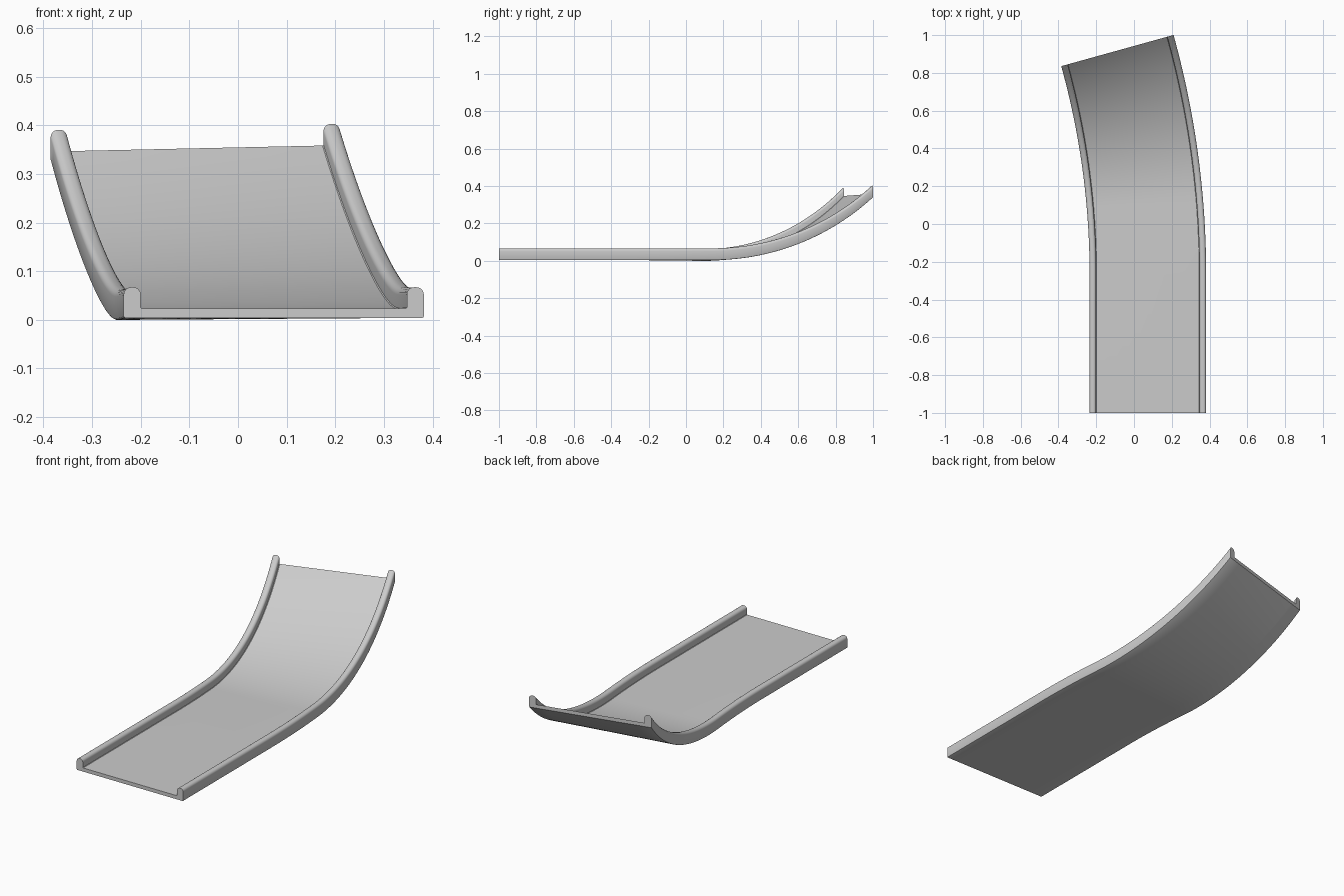
import bpy, bmesh, math

if "Cube" in bpy.data.objects:
    bpy.data.objects.remove(bpy.data.objects["Cube"])

# Plan: straight run, then a left-hand bend that also climbs
Y0 = -0.268                      # where the bend starts
XL, XR = -0.235, 0.382           # outer edges of the two rails
CX = XL - 4.13                   # bend centre
BEND = math.radians(15.5)
CLIMB_Y, CLIMB_R = 0.14, 1.27    # start and radius of the climb, seen from the right


def rail_profile():
    """Rail cross-section from floor corner, over the rounded top, to the base.
    Values are (distance from outer edge, height)."""
    w, top, r = 0.035, 0.067, 0.015
    pts = [(w + 0.002, 0.023), (w, 0.025)]
    for i in range(7):
        a = math.pi / 2 * i / 6
        pts.append((w - r + r * math.cos(a), top - r + r * math.sin(a)))
    for i in range(7):
        a = math.pi / 2 * (1 + i / 6)
        pts.append((r + r * math.cos(a), top - r + r * math.sin(a)))
    pts += [(0, 0.007), (0.001, 0.005), (0.003, 0.004)]
    return pts


# Full closed cross-section: left rail, underside, right rail, floor
half = rail_profile()
N = 8
left = [(XL + d, z) for d, z in half]
right = [(XR - d, z) for d, z in reversed(half)]


def between(a, b):
    return [(a[0] + (b[0] - a[0]) * i / N, a[1] + (b[1] - a[1]) * i / N) for i in range(1, N)]


section = left + between(left[-1], right[0]) + right + between(right[-1], left[0])


def place(x, z, t):
    """Carry a section point to bend angle t."""
    r = x - CX
    yr = Y0 + (XR - CX) * math.sin(t)
    d = max(0.0, yr - CLIMB_Y)
    rise = CLIMB_R - math.sqrt(CLIMB_R ** 2 - d * d)
    tilt = -0.013 * (t / BEND) * (XR - x) / (XR - XL)
    return (CX + r * math.cos(t), Y0 + r * math.sin(t), z + rise + tilt)


# Sweep the section along the track
bm = bmesh.new()
rings = [[bm.verts.new((x, -1.0, z)) for x, z in section]]
STEPS = 56
for i in range(STEPS + 1):
    rings.append([bm.verts.new(place(x, z, BEND * i / STEPS)) for x, z in section])
n = len(section)
for a, b in zip(rings, rings[1:]):
    for j in range(n):
        k = (j + 1) % n
        bm.faces.new((a[j], a[k], b[k], b[j]))
bm.faces.new(rings[0])
bm.faces.new(rings[-1])
bmesh.ops.recalc_face_normals(bm, faces=bm.faces)

mesh = bpy.data.meshes.new("track")
bm.to_mesh(mesh)
bm.free()
track = bpy.data.objects.new("curved_track", mesh)
bpy.context.collection.objects.link(track)
bpy.context.view_layer.objects.active = track
track.select_set(True)
bpy.ops.object.shade_smooth_by_angle(angle=math.radians(35))
